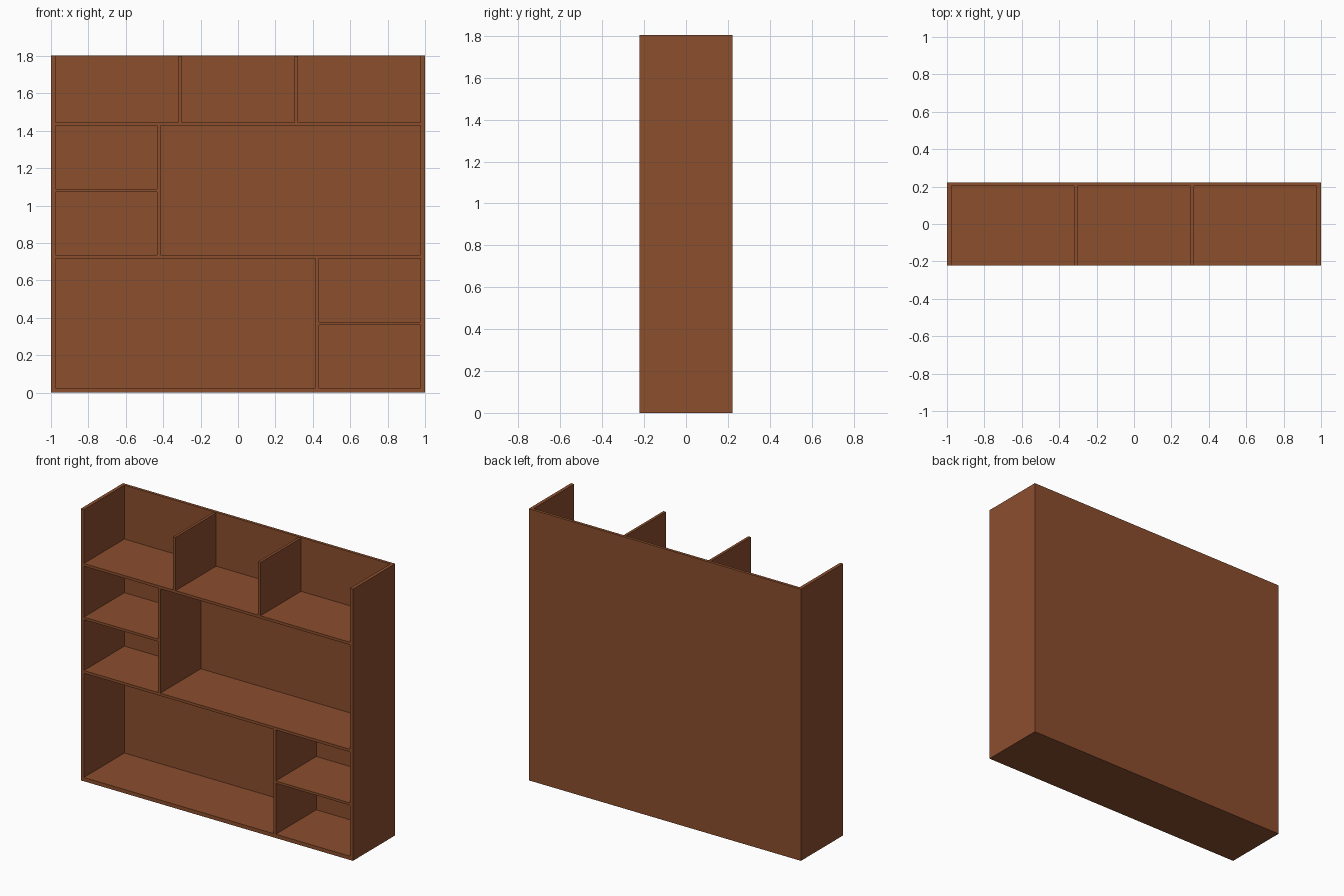
import bpy

if "Cube" in bpy.data.objects:
    bpy.data.objects.remove(bpy.data.objects["Cube"])

# Single wood colour
wood = bpy.data.materials.new("brown wood")
wood.diffuse_color = (0.26, 0.077, 0.027, 1)
wood.use_nodes = True
wood.node_tree.nodes["Principled BSDF"].inputs["Base Color"].default_value = wood.diffuse_color

FRONT, BACK = -0.222, 0.222
INNER = 0.203      # front face of the back panel
IN_X = 0.977       # inner face of the side panels


def board(name, x, z, y=(FRONT, INNER)):
    """Axis-aligned board given its x, z and y ranges."""
    bpy.ops.mesh.primitive_cube_add(
        size=1, location=[(a + b) / 2 for a, b in (x, y, z)])
    ob = bpy.context.object
    ob.name = name
    ob.scale = [b - a for a, b in (x, y, z)]
    bpy.ops.object.transform_apply(location=False, rotation=False, scale=True)
    ob.data.materials.append(wood)


# Outer case: back, base and two sides, open at the top
board("back_panel", (-1, 1), (0, 1.804), (INNER, BACK))
board("base_board", (-1, 1), (0, 0.025))
for side, s in (("left", -1), ("right", 1)):
    board(side + "_side", sorted((s, s * IN_X)), (0.025, 1.804))

# Full-width shelves
board("lower_shelf", (-IN_X, IN_X), (0.717, 0.735))
board("upper_shelf", (-IN_X, IN_X), (1.428, 1.446))

# Uprights with a short shelf beside each
board("middle_divider", (-0.433, -0.415), (0.735, 1.428))
board("middle_short_shelf", (-IN_X, -0.433), (1.073, 1.09))
board("bottom_divider", (0.415, 0.433), (0.025, 0.717))
board("bottom_short_shelf", (0.433, IN_X), (0.363, 0.379))

# Pair of dividers in the open top row
for side, s in (("left", -1), ("right", 1)):
    board("top_divider_" + side, sorted((s * 0.303, s * 0.321)), (1.446, 1.8))
